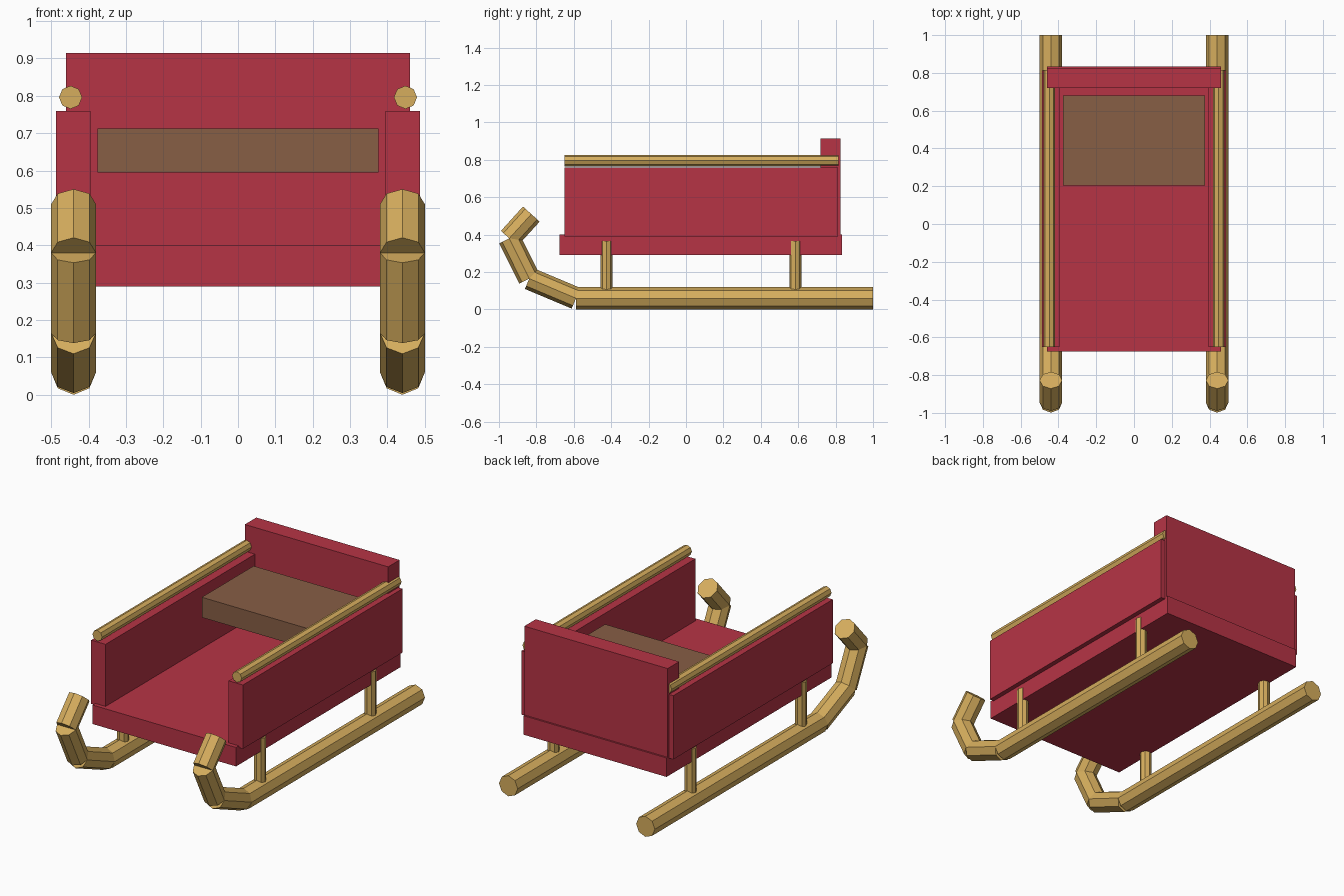
import bpy, bmesh, math
from mathutils import Matrix, Vector

cube = bpy.data.objects.get("Cube")
if cube:
    bpy.data.objects.remove(cube, do_unlink=True)


def material(name, rgb):
    m = bpy.data.materials.new(name)
    m.use_nodes = True
    m.diffuse_color = (*rgb, 1)
    m.node_tree.nodes["Principled BSDF"].inputs["Base Color"].default_value = (*rgb, 1)
    return m


red = material("red paint", (0.47, 0.034, 0.06))
wood = material("golden wood", (0.67, 0.42, 0.11))
brown = material("brown seat", (0.245, 0.112, 0.06))


def finish(name, bm, mat):
    mesh = bpy.data.meshes.new(name)
    bm.to_mesh(mesh)
    bm.free()
    mesh.materials.append(mat)
    obj = bpy.data.objects.new(name, mesh)
    bpy.context.collection.objects.link(obj)
    return obj


def box(name, xs, ys, zs, mat):
    """Box between the given limits on each axis."""
    bm = bmesh.new()
    bmesh.ops.create_cube(bm, size=1)
    spans = (xs, ys, zs)
    for v in bm.verts:
        v.co = [(a + b) / 2 + c * (b - a) for (a, b), c in zip(spans, v.co)]
    return finish(name, bm, mat)


def rods(name, x, radius, path, mat):
    """Straight octagonal rods joining successive (y, z) points."""
    bm = bmesh.new()
    for p, q in zip(path, path[1:]):
        a, b = Vector((x, *p)), Vector((x, *q))
        d = b - a
        turn = Matrix.Rotation(math.atan2(-d.y, d.z), 4, 'X')
        bmesh.ops.create_cone(bm, cap_ends=True, segments=8, radius1=radius,
                              radius2=radius, depth=d.length,
                              matrix=Matrix.Translation((a + b) / 2) @ turn)
    return finish(name, bm, mat)


# Body
box("floor", (-0.46, 0.46), (-0.675, 0.835), (0.29, 0.40), red)
box("backrest", (-0.46, 0.46), (0.72, 0.825), (0.40, 0.915), red)
box("seat", (-0.376, 0.376), (0.205, 0.68), (0.595, 0.712), brown)

# Runner curve, from the tail to the curled tip
runner = [(1.0, 0.06), (-0.588, 0.06), (-0.838, 0.165), (-0.945, 0.38), (-0.827, 0.51)]

for side, s in (("left", 1), ("right", -1)):
    box(side + "_side_panel", sorted((s * 0.395, s * 0.487)), (-0.65, 0.812), (0.39, 0.76), red)
    rods(side + "_hand_rail", s * 0.448, 0.031, [(0.815, 0.796), (-0.65, 0.796)], wood)
    rods(side + "_runner", s * 0.44, 0.06, runner, wood)
    for end, y in (("front", -0.425), ("rear", 0.585)):
        rods(f"{side}_{end}_post", s * 0.44, 0.032, [(y, 0.06), (y, 0.365)], wood)
